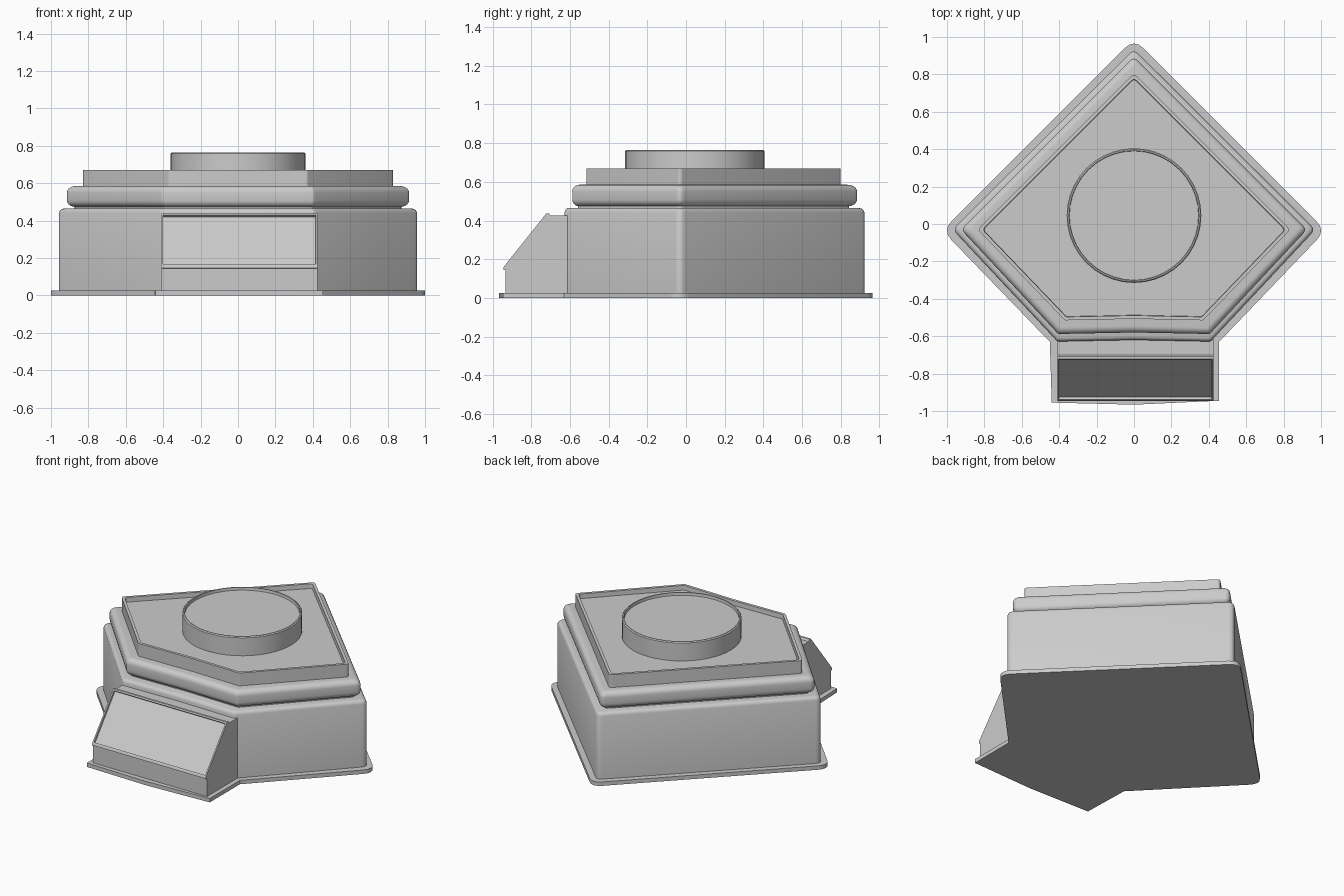
import bpy, bmesh, math
from mathutils import Vector

if "Cube" in bpy.data.objects:
    bpy.data.objects.remove(bpy.data.objects["Cube"])


def outline(back, side, fx, fy):
    """Five-sided footprint with a slightly bowed front edge (counter-clockwise)."""
    return [(0, back), (-side, -0.03), (-fx, fy), (0, fy + 0.008), (fx, fy), (side, -0.03)]


def inset(pts, d):
    """Offset a counter-clockwise outline inward by distance d."""
    out, n = [], len(pts)
    for i in range(n):
        a, p, b = (Vector(pts[(i + k) % n]) for k in (-1, 0, 1))
        u, v = (p - a).normalized(), (b - p).normalized()
        n1, n2 = Vector((-u.y, u.x)), Vector((-v.y, v.x))
        out.append(p + (n1 + n2) * (d / (1 + n1.dot(n2))))
    return out


def fillet(pts, cuts, seg=4):
    """Round each corner, starting the given distance before it."""
    out, n = [], len(pts)
    for i in range(n):
        a, p, b = (Vector(pts[(i + k) % n]) for k in (-1, 0, 1))
        if cuts[i] == 0:
            out.append(p)
            continue
        s, e = p + (a - p).normalized() * cuts[i], p + (b - p).normalized() * cuts[i]
        for k in range(seg + 1):
            t = k / seg
            out.append(s * (1 - t) ** 2 + p * 2 * t * (1 - t) + e * t * t)
    return out


def finish(name, bm):
    bmesh.ops.recalc_face_normals(bm, faces=bm.faces)
    mesh = bpy.data.meshes.new(name)
    bm.to_mesh(mesh)
    bm.free()
    ob = bpy.data.objects.new(name, mesh)
    bpy.context.collection.objects.link(ob)
    bpy.ops.object.select_all(action='DESELECT')
    ob.select_set(True)
    bpy.context.view_layer.objects.active = ob
    bpy.ops.object.shade_smooth_by_angle(angle=math.radians(32))
    return ob


def loft(name, rings):
    """Join rings of (points, z) into one capped solid."""
    bm = bmesh.new()
    loops = [[bm.verts.new((p[0], p[1], z)) for p in pts] for pts, z in rings]
    for lo, hi in zip(loops, loops[1:]):
        for i in range(len(lo)):
            j = (i + 1) % len(lo)
            bm.faces.new((lo[i], lo[j], hi[j], hi[i]))
    bm.faces.new(loops[0][::-1])
    bm.faces.new(loops[-1])
    return finish(name, bm)


def tier(name, base, c, profile):
    """Stack of inset footprints; profile holds (inset, z)."""
    cuts = [c, c, c * 0.3, 0, c * 0.3, c]
    loft(name, [(fillet(inset(base, d), cuts), z) for d, z in profile])


# Base plate with a tab under the console
plate = [(0, 0.99), (-1.025, -0.035), (-0.45, -0.63), (-0.44, -0.955), (0, -0.966),
         (0.455, -0.945), (0.455, -0.63), (1.025, -0.035)]
rim = fillet(plate, [0.07, 0.07, 0, 0, 0, 0, 0, 0.07])
loft("base_plate", [(rim, 0), (rim, 0.026)])

# Main body with a softened top edge
tier("body", outline(0.935, 0.97, 0.41, -0.628), 0.035,
     [(0, 0.02), (0, 0.442), (0.004, 0.454), (0.010, 0.461), (0.02, 0.465)])

# Narrow neck and rounded moulding
ring = outline(0.895, 0.925, 0.405, -0.588)
tier("neck", ring, 0.03, [(0.03, 0.45), (0.03, 0.5)])
r = 0.035
lower = [(r - r * math.sin(a), 0.473 + r - r * math.cos(a))
         for a in (math.pi / 2 * k / 5 for k in range(6))]
upper = [(d, 0.473 + 0.585 - z) for d, z in reversed(lower)]
tier("rounded_moulding", ring, 0.03, lower + upper)

# Top slab with a recessed floor
tier("top_slab", outline(0.805, 0.835, 0.37, -0.515), 0.02,
     [(0, 0.57), (0, 0.67), (0.018, 0.67), (0.02, 0.64)])

# Round pedestal with a shallow recess
circle = lambda rad: [(rad * math.cos(2 * math.pi * k / 40),
                       0.045 + rad * math.sin(2 * math.pi * k / 40)) for k in range(40)]
loft("round_pedestal", [(circle(0.36), 0.62), (circle(0.36), 0.759), (circle(0.354), 0.765),
                        (circle(0.347), 0.765), (circle(0.345), 0.747)])

# Sloping front console with a recessed panel
side = [(-0.61, 0.02), (-0.932, 0.02), (-0.932, 0.143), (-0.945, 0.148), (-0.943, 0.16),
        (-0.722, 0.437), (-0.708, 0.437), (-0.70, 0.425), (-0.61, 0.425)]
bm = bmesh.new()
left, right = ([bm.verts.new((x, y, z)) for y, z in side] for x in (-0.41, 0.425))
bm.faces.new(left)
bm.faces.new(right[::-1])
walls = [bm.faces.new((left[i], right[i], right[(i + 1) % 9], left[(i + 1) % 9]))
         for i in range(9)]
bmesh.ops.recalc_face_normals(bm, faces=bm.faces)
bmesh.ops.inset_region(bm, faces=[walls[4]], thickness=0.013)
bmesh.ops.inset_region(bm, faces=[walls[4]], thickness=0.001, depth=-0.014)
finish("front_console", bm)
